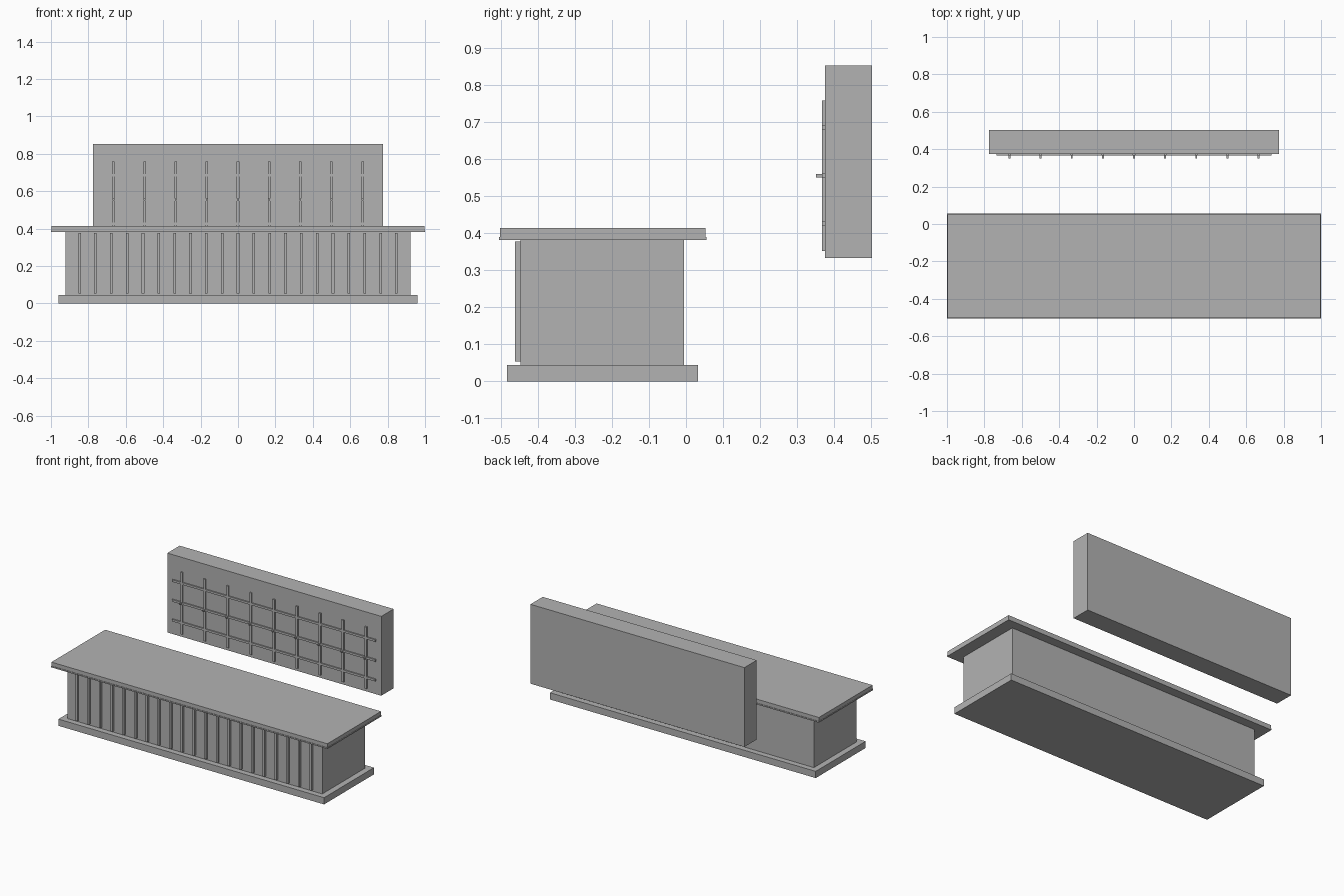
import bpy
import bmesh
from mathutils import Matrix, Vector

if "Cube" in bpy.data.objects:
    bpy.data.objects.remove(bpy.data.objects["Cube"])

grey = bpy.data.materials.new("plain grey")
grey.diffuse_color = (0.45, 0.45, 0.45, 1.0)
grey.use_nodes = True
grey.node_tree.nodes["Principled BSDF"].inputs["Base Color"].default_value = grey.diffuse_color


def boxes(name, spans):
    """One object made of boxes, each given as (x0, x1, y0, y1, z0, z1)."""
    bm = bmesh.new()
    for x0, x1, y0, y1, z0, z1 in spans:
        centre = Vector((x0 + x1, y0 + y1, z0 + z1)) / 2
        scale = Matrix.Diagonal((x1 - x0, y1 - y0, z1 - z0, 1))
        bmesh.ops.create_cube(bm, size=1, matrix=Matrix.Translation(centre) @ scale)
    mesh = bpy.data.meshes.new(name)
    bm.to_mesh(mesh)
    bm.free()
    mesh.materials.append(grey)
    obj = bpy.data.objects.new(name, mesh)
    bpy.context.collection.objects.link(obj)
    return obj


def spread(half, count):
    """Evenly spaced positions from -half to half."""
    return [-half + 2 * half * i / (count - 1) for i in range(count)]


# Counter: plinth, body, top slab and thin lip under the slab
boxes("counter_plinth", [(-0.961, 0.961, -0.483, 0.032, 0, 0.044)])
boxes("counter_body", [(-0.922, 0.922, -0.446, -0.005, 0.044, 0.381)])
boxes("counter_top", [(-0.998, 0.998, -0.502, 0.052, 0.388, 0.414)])
boxes("counter_lip", [(-1.0, 1.0, -0.505, 0.055, 0.381, 0.389)])

# Vertical slats along the counter front
w = 0.007
boxes("front_slats", [(x - w, x + w, -0.461, -0.446, 0.053, 0.377)
                      for x in spread(0.847, 21)])

# Back wall panel
boxes("back_panel", [(-0.774, 0.774, 0.375, 0.502, 0.333, 0.852)])

# Lattice of bars on the panel, with a small peg at each middle crossing
columns = spread(0.666, 9)
boxes("lattice_uprights", [(x - w, x + w, 0.3665, 0.375, 0.352, 0.758) for x in columns])
boxes("lattice_rails", [(-0.736, 0.736, 0.367, 0.375, z - w, z + w)
                        for z in (0.426, 0.555, 0.685)])
boxes("lattice_pegs", [(x - 0.005, x + 0.005, 0.351, 0.367, 0.55, 0.56) for x in columns])
